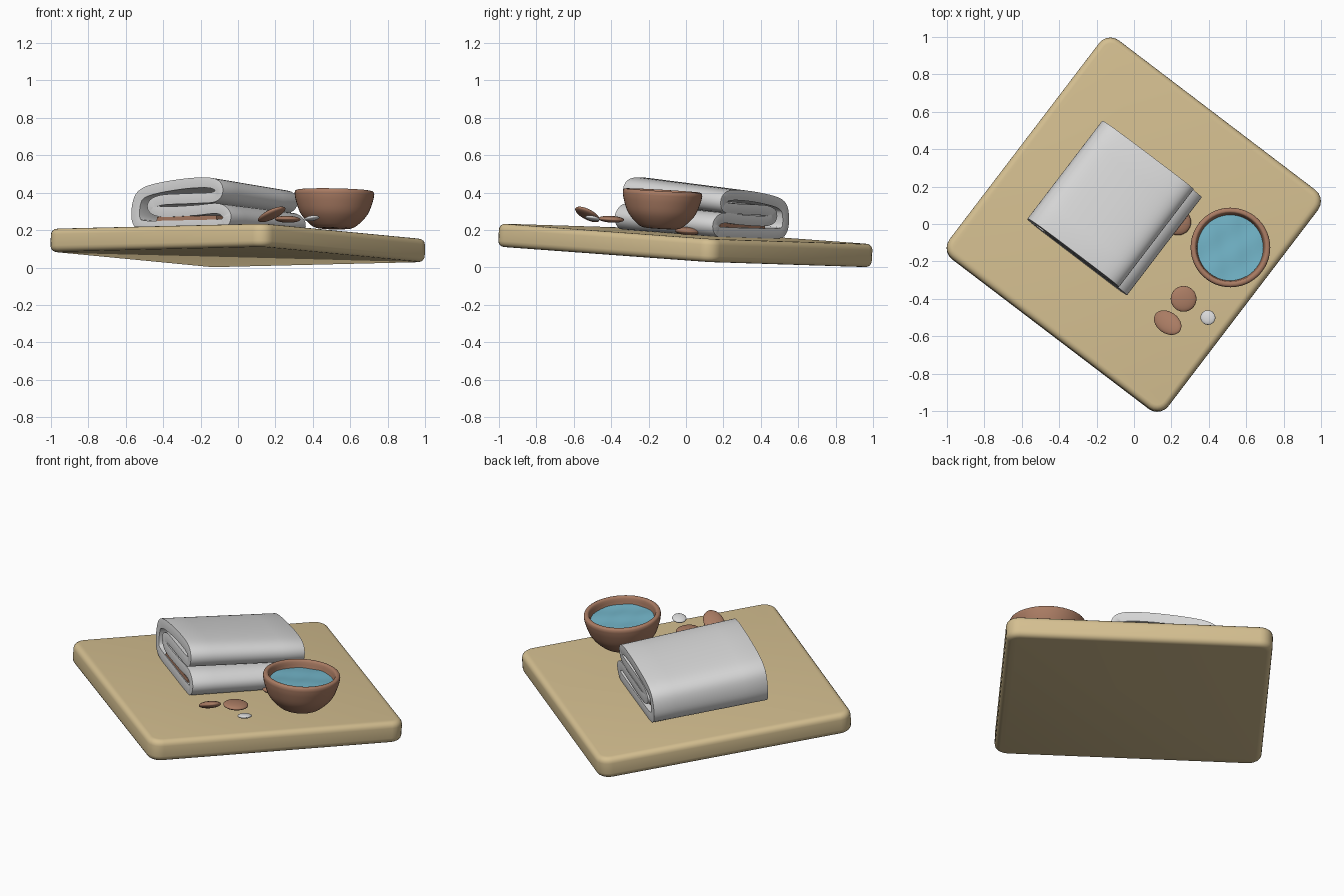
import bpy, bmesh, math
from mathutils import Matrix, Vector

if "Cube" in bpy.data.objects:
    bpy.data.objects.remove(bpy.data.objects["Cube"])

# Everything rests on a board turned and slightly tilted
A, B, C = -0.020, -0.058, 0.18            # board top plane: z = C + A x + B y
N = Vector((-A, -B, 1)).normalized()
TILT = Vector((0, 0, 1)).rotation_difference(N).to_matrix().to_4x4()
TURN = Matrix.Rotation(math.radians(-37.3), 4, 'Z')


def frame(x=0, y=0, w=0):
    return Matrix.Translation((x, y, C + A * x + B * y + w)) @ TILT @ TURN


def material(name, rgb):
    m = bpy.data.materials.new(name)
    m.diffuse_color = (*rgb, 1)
    m.use_nodes = True
    m.node_tree.nodes["Principled BSDF"].inputs["Base Color"].default_value = m.diffuse_color
    return m


TAN = material("tan_wood", (0.66, 0.52, 0.28))
BROWN = material("brown_clay", (0.40, 0.20, 0.125))
WHITE = material("white_cloth", (0.68, 0.68, 0.68))
BLUE = material("blue_water", (0.17, 0.46, 0.58))


def make(name, bm, mat, matrix, angle=40):
    me = bpy.data.meshes.new(name)
    bmesh.ops.recalc_face_normals(bm, faces=bm.faces)
    bm.to_mesh(me)
    bm.free()
    ob = bpy.data.objects.new(name, me)
    bpy.context.collection.objects.link(ob)
    me.materials.append(mat)
    ob.matrix_world = matrix
    bpy.ops.object.select_all(action='DESELECT')
    ob.select_set(True)
    bpy.context.view_layer.objects.active = ob
    bpy.ops.object.shade_smooth_by_angle(angle=math.radians(angle))
    return ob


def box(x0, x1, y0, y1, z0, z1):
    bm = bmesh.new()
    bmesh.ops.create_cube(bm, size=1)
    for v in bm.verts:
        v.co = Vector((x0 if v.co.x < 0 else x1, y0 if v.co.y < 0 else y1,
                       z0 if v.co.z < 0 else z1))
    return bm


def smooth_points(pts, closed, steps=6):
    # Catmull-Rom curve through the points
    n, out = len(pts), []
    for i in range(n if closed else n - 1):
        get = lambda k: Vector(pts[k % n] if closed else pts[max(0, min(n - 1, k))])
        p0, p1, p2, p3 = get(i - 1), get(i), get(i + 1), get(i + 2)
        for s in range(steps):
            t = s / steps
            out.append(0.5 * (2 * p1 + (p2 - p0) * t + (2 * p0 - 5 * p1 + 4 * p2 - p3) * t * t
                              + (3 * p1 - p0 - 3 * p2 + p3) * t ** 3))
    if not closed:
        out.append(Vector(pts[-1]))
    return out


def lathe(profile, seg=48):
    bm = bmesh.new()
    vs = [bm.verts.new((p[0], 0, p[1])) for p in profile]
    es = [bm.edges.new(e) for e in zip(vs, vs[1:])]
    bmesh.ops.spin(bm, geom=vs + es, cent=(0, 0, 0), axis=(0, 0, 1),
                   angle=2 * math.pi, steps=seg)
    bmesh.ops.remove_doubles(bm, verts=bm.verts, dist=1e-4)
    return bm


# Board: rounded corners, then rounded rims
H = 0.735
bm = box(-H, H, -H, H, -0.124, 0)
up = [e for e in bm.edges if abs(e.verts[0].co.z - e.verts[1].co.z) > 0.01]
bmesh.ops.bevel(bm, geom=up, offset=0.075, segments=5, profile=0.5, affect='EDGES')
rim = [e for e in bm.edges if abs(e.verts[0].co.z - e.verts[1].co.z) < 0.01]
bmesh.ops.bevel(bm, geom=rim, offset=0.032, segments=4, profile=0.5, affect='EDGES')
make("board", bm, TAN, frame())

# Folded towel: a doubled sheet bent in a C, swept along its width
loop = [(0.10, 0.027), (-0.18, 0.027), (-0.38, 0.03), (-0.435, 0.06), (-0.435, 0.14),
        (-0.40, 0.19), (-0.30, 0.217), (-0.10, 0.238), (0.06, 0.238), (0.115, 0.21),
        (0.09, 0.168), (-0.06, 0.162), (-0.27, 0.157), (-0.335, 0.128), (-0.27, 0.099),
        (-0.05, 0.101), (0.11, 0.108), (0.172, 0.075), (0.16, 0.037)]
pts = smooth_points(loop, True)
bm = bmesh.new()
rings = [[bm.verts.new((p.x, v, p.y * (1 - 0.06 * v / 0.33))) for p in pts]
         for v in (-0.33, -0.2, 0, 0.2, 0.33)]
for a, b in zip(rings, rings[1:]):
    for i in range(len(a)):
        j = (i + 1) % len(a)
        bm.faces.new((a[i], a[j], b[j], b[i]))
towel = make("folded_towel", bm, WHITE, frame(), 60)
sol = towel.modifiers.new("thickness", 'SOLIDIFY')
sol.thickness, sol.offset = 0.055, 0
bev = towel.modifiers.new("soft_rim", 'BEVEL')
bev.width, bev.segments, bev.limit_method = 0.014, 3, 'ANGLE'
bev.angle_limit = math.radians(60)

# Brown cloth tucked in the lower fold
bm = box(-0.30, 0.10, -0.325, 0.30, 0.05, 0.078)
make("tucked_cloth", bm, BROWN, frame())

# Bowl with hollow inside
outer = smooth_points([(0.0, 0.03), (0.09, 0.032), (0.135, 0.058), (0.18, 0.11),
                       (0.205, 0.175), (0.213, 0.215)], False, 4)
inner = smooth_points([(0.213, 0.215), (0.209, 0.23), (0.193, 0.234), (0.183, 0.222),
                       (0.172, 0.17), (0.13, 0.09), (0.08, 0.065), (0.0, 0.06)], False, 3)
bowl_at = frame(0.511, -0.138)
make("bowl", lathe(outer + inner[1:]), BROWN, bowl_at)

# Water surface with gentle ripples
bm = lathe([(0.176 * i / 10, 0.192) for i in range(11)])
for v in bm.verts:
    v.co.z += 0.003 * math.sin(38 * v.co.x + 12 * v.co.y) * math.cos(25 * v.co.y)
make("water", bm, BLUE, bowl_at)


# Flattened pebbles: position, height, radii, heading and lift (radians)
def pebble(name, mat, x, y, w, radii, heading=0, lift=0):
    bm = bmesh.new()
    bmesh.ops.create_uvsphere(bm, u_segments=28, v_segments=16, radius=1)
    bmesh.ops.scale(bm, vec=radii, verts=bm.verts)
    place = (Matrix.Translation((x, y, C + A * x + B * y + w)) @ TILT
             @ Matrix.Rotation(heading, 4, 'Z') @ Matrix.Rotation(-lift, 4, 'Y'))
    make(name, bm, mat, place, 60)


pebble("round_pebble", BROWN, 0.265, -0.40, 0.06, (0.069, 0.069, 0.018))
pebble("long_pebble", BROWN, 0.18, -0.527, 0.077, (0.088, 0.058, 0.02), -0.66, 0.42)
pebble("white_pebble", WHITE, 0.395, -0.50, 0.062, (0.041, 0.039, 0.013), -0.6, 0.2)
pebble("half_hidden_pebble", BROWN, 0.235, 0.01, 0.02, (0.07, 0.07, 0.022), 0.9)
